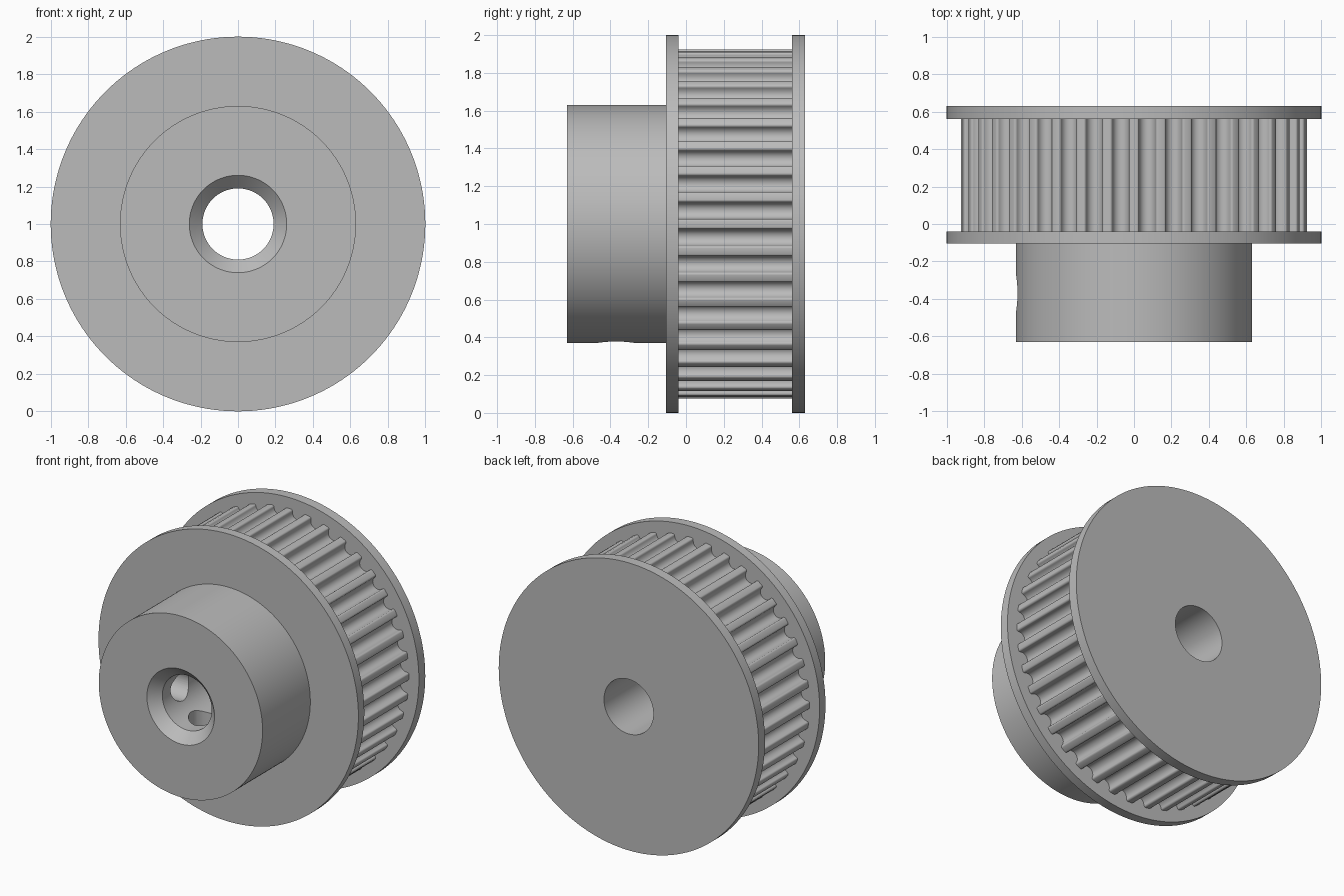
import bpy, bmesh
from math import sin, cos, pi, atan2, hypot

cube = bpy.data.objects.get("Cube")
if cube:
    bpy.data.objects.remove(cube, do_unlink=True)

BORE, HUB, FLANGE, TIP = 0.19, 0.63, 1.0, 0.922
FRONT, FLANGE_Y, TEETH_Y, REAR_Y, BACK = -0.63, -0.105, -0.04, 0.56, 0.63
TEETH, SEGMENTS = 40, 160

steel = bpy.data.materials.new("grey metal")
steel.use_nodes = True
colour = (0.5, 0.5, 0.5, 1)
steel.diffuse_color = colour
steel.node_tree.nodes["Principled BSDF"].inputs["Base Color"].default_value = colour


def loft(name, loops):
    """Solid ring from polar loops of (radius, angle, y), joined last to first."""
    bm = bmesh.new()
    rings = [[bm.verts.new((r * cos(a), y, 1 + r * sin(a))) for r, a, y in loop]
             for loop in loops]
    for one, two in zip(rings, rings[1:] + rings[:1]):
        for i in range(len(one)):
            bm.faces.new((one[i - 1], one[i], two[i], two[i - 1]))
    bmesh.ops.recalc_face_normals(bm, faces=bm.faces)
    mesh = bpy.data.meshes.new(name)
    bm.to_mesh(mesh)
    bm.free()
    obj = bpy.data.objects.new(name, mesh)
    bpy.context.collection.objects.link(obj)
    mesh.materials.append(steel)
    return obj


def lathe(name, profile):
    angles = [2 * pi * i / SEGMENTS for i in range(SEGMENTS)]
    return loft(name, [[(r, a, y) for a in angles] for r, y in profile])


def select(obj):
    bpy.ops.object.select_all(action='DESELECT')
    obj.select_set(True)
    bpy.context.view_layer.objects.active = obj


# Hub with a countersunk bore
hub = lathe("hub", [(BORE, FRONT + 0.07), (BORE + 0.07, FRONT), (HUB, FRONT),
                    (HUB, FLANGE_Y), (BORE, FLANGE_Y)])

# Two set screw holes, one to the right and one below
for location, rotation in (((-0.5, -0.37, 1), (0, pi / 2, 0)),
                           ((0, -0.37, 0.5), (0, 0, 0))):
    bpy.ops.mesh.primitive_cylinder_add(vertices=48, radius=0.1, depth=0.8,
                                        location=location, rotation=rotation)
    cutter = bpy.context.object
    cutter.hide_render = True
    cutter.data.materials.append(steel)
    select(hub)
    cut = hub.modifiers.new("set_screw_hole", 'BOOLEAN')
    cut.operation, cut.solver, cut.object = 'DIFFERENCE', 'EXACT', cutter
    bpy.ops.object.modifier_apply(modifier=cut.name)
    bpy.data.objects.remove(cutter, do_unlink=True)

# Flanges
flanges = [lathe(name, [(BORE, a), (FLANGE, a), (FLANGE, b), (BORE, b)])
           for name, a, b in (("front_flange", FLANGE_Y, TEETH_Y),
                              ("rear_flange", REAR_Y, BACK))]

# Groove section: rounded lip, short wall, round floor, (across, radius)
LIP, ROUND, DEPTH = 0.013, 0.044, 0.061
lip = [(ROUND + LIP - LIP * sin(k * pi / 8), TIP - LIP + LIP * cos(k * pi / 8))
       for k in range(5)]
floor = [(ROUND * cos(k * pi / 8), TIP - DEPTH + ROUND - ROUND * sin(k * pi / 8))
         for k in range(9)]
groove = [(-t, r) for t, r in lip] + [(-t, r) for t, r in floor]
groove += [(t, r) for t, r in reversed(lip)]

# Toothed ring, with a tooth centred on each quarter
outline = [(hypot(t, r), 2 * pi * (n + 0.5) / TEETH + atan2(t, r))
           for n in range(TEETH) for t, r in groove]
teeth = loft("toothed_ring", [
    [(BORE if inner else r, a, y) for r, a in outline]
    for inner, y in ((True, TEETH_Y), (False, TEETH_Y), (False, REAR_Y), (True, REAR_Y))])

for part in [hub, teeth] + flanges:
    select(part)
    bpy.ops.object.shade_smooth_by_angle(angle=pi / 6)
